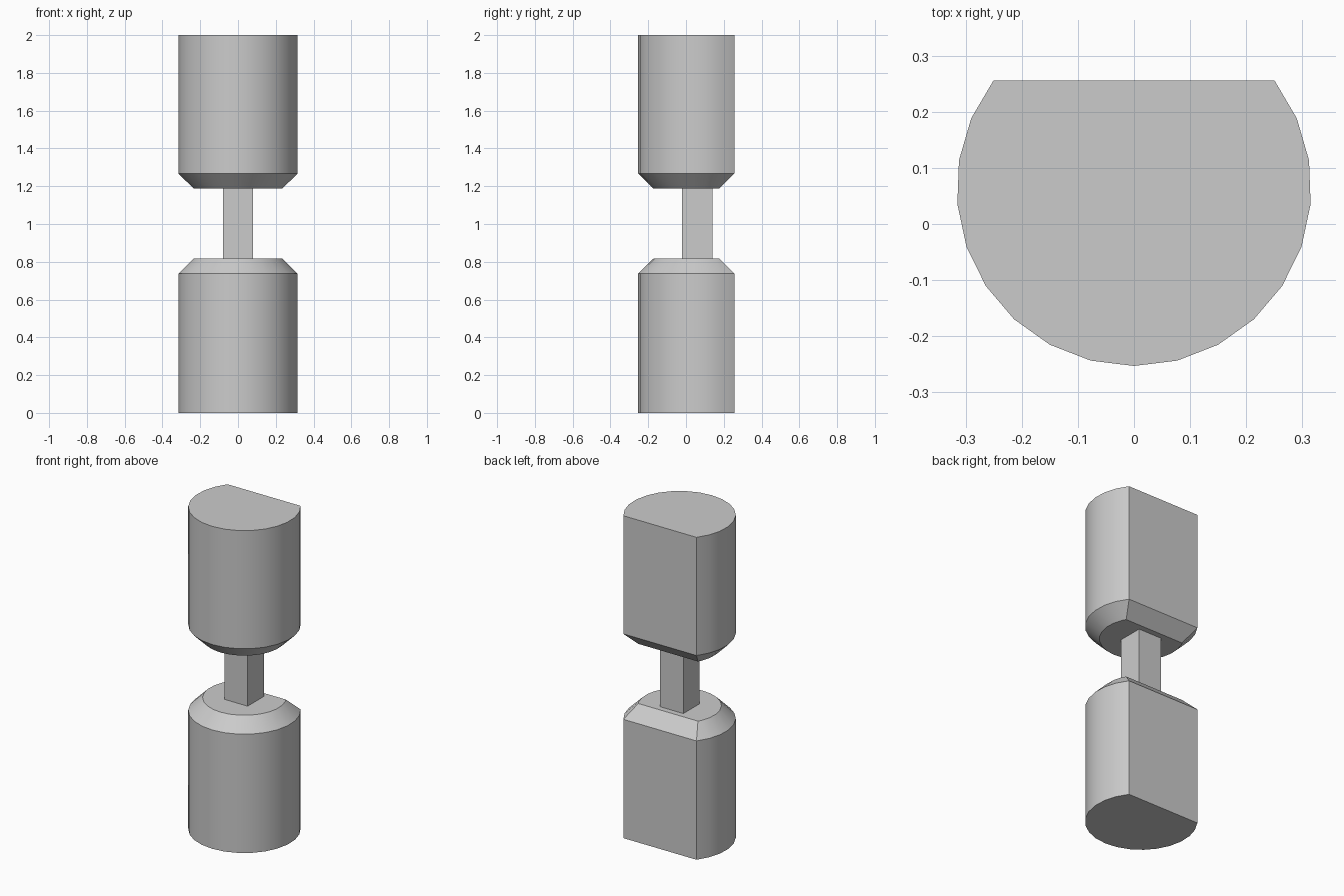
import bpy, bmesh
from math import sin, cos, radians

cube = bpy.data.objects.get("Cube")
if cube:
    bpy.data.objects.remove(cube)

grey = bpy.data.materials.new("plain grey")
grey.use_nodes = True
colour = (0.6, 0.6, 0.6, 1)
grey.diffuse_color = colour
grey.node_tree.nodes["Principled BSDF"].inputs["Base Color"].default_value = colour

CENTRE_Y, RADIUS, STEP, BEVEL = 0.063, 0.316, 14.17, 0.08


def finish(name, bm):
    bmesh.ops.recalc_face_normals(bm, faces=bm.faces)
    mesh = bpy.data.meshes.new(name)
    bm.to_mesh(mesh)
    bm.free()
    obj = bpy.data.objects.new(name, mesh)
    bpy.context.collection.objects.link(obj)
    mesh.materials.append(grey)
    bpy.ops.object.select_all(action="DESELECT")
    obj.select_set(True)
    bpy.context.view_layer.objects.active = obj
    bpy.ops.object.shade_smooth_by_angle(angle=radians(30))


def outline(inset):
    """Round outline with a flat back, moved inwards evenly by inset."""
    r = RADIUS - inset / cos(radians(STEP / 2))
    pts = [(r * sin(radians(STEP * i)), CENTRE_Y - r * cos(radians(STEP * i)))
           for i in range(-8, 9)]
    # Mitred corners where the arc meets the flat back
    end, normal = radians(STEP * 9), radians(STEP * 8.5)
    slide = (1 + cos(normal)) / sin(normal)
    x = RADIUS * sin(end) - inset * slide
    y = CENTRE_Y - RADIUS * cos(end) - inset
    return [(-x, y)] + pts + [(x, y)]


def drum(name, z_end, z_shoulder, z_neck):
    bm = bmesh.new()
    rings = [[bm.verts.new((x, y, z)) for x, y in outline(inset)]
             for z, inset in ((z_end, 0), (z_shoulder, 0), (z_neck, BEVEL))]
    for a, b in zip(rings, rings[1:]):
        for i in range(len(a)):
            bm.faces.new((a[i - 1], a[i], b[i], b[i - 1]))
    bm.faces.new(rings[0])
    bm.faces.new(rings[-1])
    finish(name, bm)


# Two bevelled drums facing each other
drum("lower_drum", 0, 0.737, 0.817)
drum("upper_drum", 2, 1.267, 1.187)

# Square bar joining them
bm = bmesh.new()
bmesh.ops.create_cube(bm, size=1)
bmesh.ops.scale(bm, vec=(0.16, 0.16, 0.37), verts=bm.verts)
bmesh.ops.translate(bm, vec=(0, 0.06, 1.002), verts=bm.verts)
finish("connecting_bar", bm)
